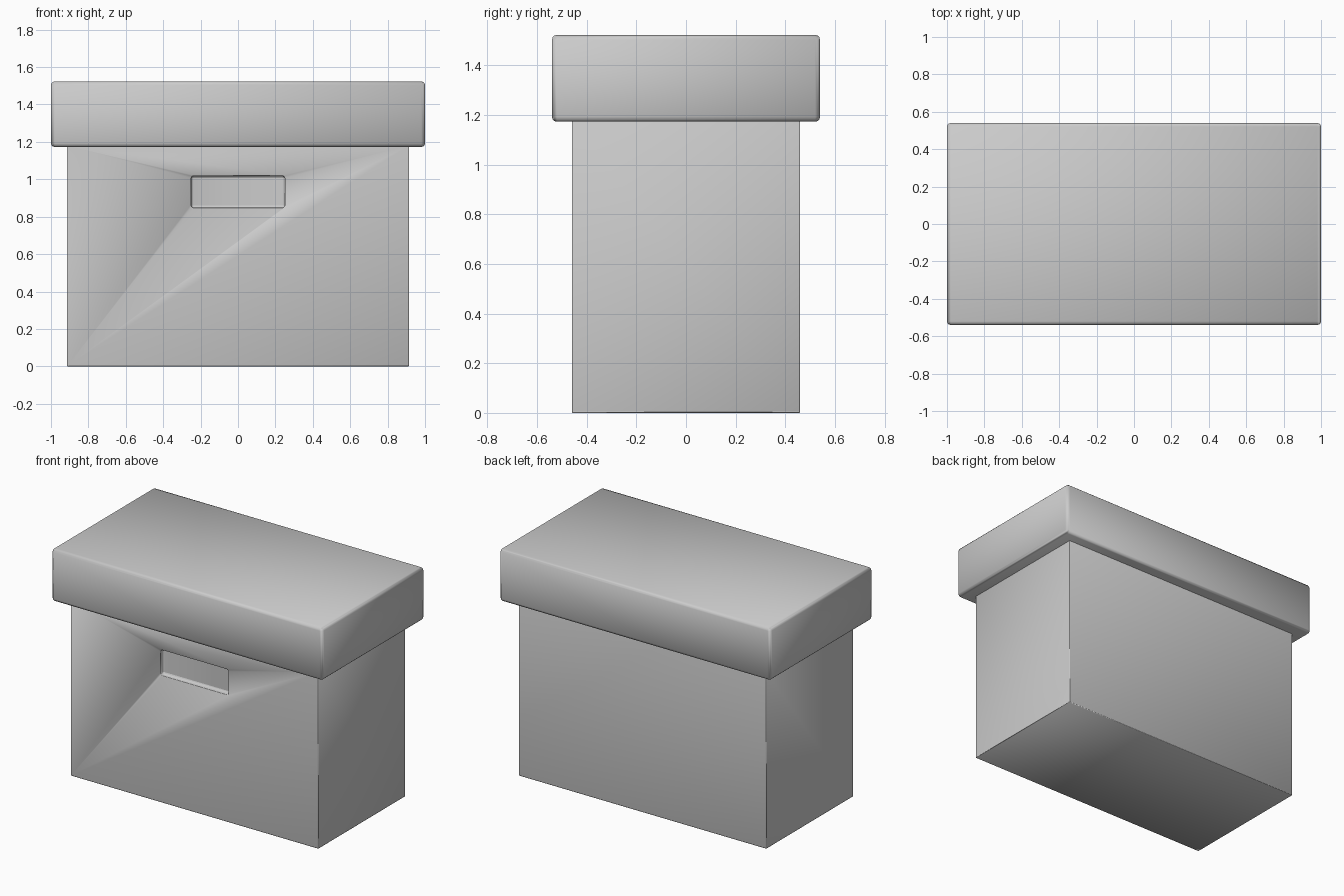
import bpy
from math import radians

cube = bpy.data.objects.get("Cube")
if cube:
    bpy.data.objects.remove(cube, do_unlink=True)

# Single grey finish
grey = bpy.data.materials.new("plain_grey")
grey.use_nodes = True
colour = (0.6, 0.6, 0.6, 1)
grey.diffuse_color = colour
grey.node_tree.nodes["Principled BSDF"].inputs["Base Color"].default_value = colour


def block(name, size, centre):
    bpy.ops.mesh.primitive_cube_add(size=1, location=centre)
    obj = bpy.context.object
    obj.name = name
    obj.scale = size
    bpy.ops.object.transform_apply(location=False, rotation=False, scale=True)
    obj.data.materials.append(grey)
    return obj


def soften(obj, width, segments):
    bevel = obj.modifiers.new("soft_edges", "BEVEL")
    bevel.width = width
    bevel.segments = segments
    bevel.limit_method = "ANGLE"
    bevel.harden_normals = True
    bpy.ops.object.select_all(action="DESELECT")
    obj.select_set(True)
    bpy.context.view_layer.objects.active = obj
    for modifier in list(obj.modifiers):
        bpy.ops.object.modifier_apply(modifier=modifier.name)
    bpy.ops.object.shade_smooth_by_angle(angle=radians(40))


# Box body with a shallow hand grip recess in the front
body = block("box_body", (1.83, 0.92, 1.18), (0, 0, 0.59))
cutter = block("grip_cutter", (0.5, 0.08, 0.17), (0, -0.47, 0.933))
soften(cutter, 0.012, 2)
cutter.hide_render = True
cut = body.modifiers.new("hand_grip", "BOOLEAN")
cut.operation = "DIFFERENCE"
cut.object = cutter
cut.solver = "EXACT"
soften(body, 0.005, 2)
bpy.data.objects.remove(cutter, do_unlink=True)

# Overhanging lid
lid = block("lid", (2.0, 1.08, 0.35), (0, 0, 1.348))
soften(lid, 0.02, 3)
